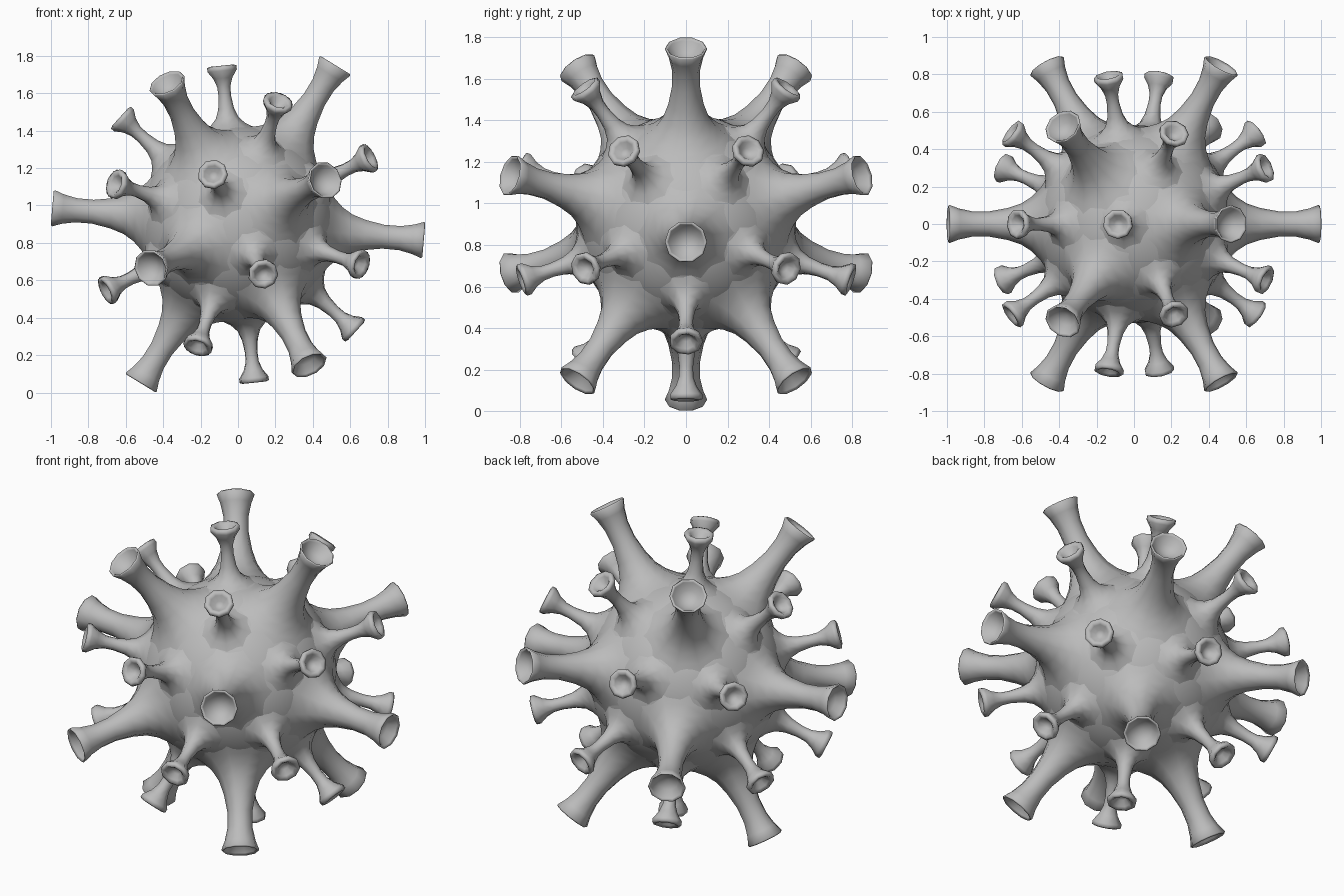
import bpy, bmesh, math
from mathutils import Vector, Matrix

cube = bpy.data.objects.get("Cube")
if cube:
    bpy.data.objects.remove(cube, do_unlink=True)

CENTRE = Vector((0, 0, 0.9))
BODY_RADIUS = 0.53
PHI = (1 + math.sqrt(5)) / 2
TILT = math.radians(26.8)

# Single grey material
grey = bpy.data.materials.new("soft_grey")
grey.use_nodes = True
colour = (0.5, 0.5, 0.5, 1)
grey.diffuse_color = colour
grey.node_tree.nodes["Principled BSDF"].inputs["Base Color"].default_value = colour


def lathe(name, profile, sides):
    """Spin a (radius, height) profile around z into a smooth mesh."""
    bm = bmesh.new()
    verts = [bm.verts.new((r, 0, h)) for r, h in profile]
    edges = [bm.edges.new(pair) for pair in zip(verts, verts[1:])]
    bmesh.ops.spin(bm, geom=verts + edges, cent=(0, 0, 0), axis=(0, 0, 1),
                   angle=math.tau, steps=sides)
    bmesh.ops.remove_doubles(bm, verts=bm.verts, dist=0.0005)
    bmesh.ops.recalc_face_normals(bm, faces=bm.faces)
    # The base is open, so make sure the flared foot faces outward
    foot = min(bm.faces, key=lambda f: f.calc_center_median().z)
    if foot.normal.z < 0:
        bmesh.ops.reverse_faces(bm, faces=bm.faces)
    for f in bm.faces:
        f.smooth = True
    mesh = bpy.data.meshes.new(name)
    bm.to_mesh(mesh)
    bm.free()
    mesh.materials.append(grey)
    return mesh


def place(name, mesh, directions):
    """Stand one copy of the mesh on the body along each direction."""
    for i, d in enumerate(directions, 1):
        obj = bpy.data.objects.new(f"{name}_{i}", mesh)
        turn = d.to_track_quat('Z', 'Y').to_matrix().to_4x4()
        obj.matrix_world = Matrix.Translation(CENTRE) @ turn
        bpy.context.collection.objects.link(obj)


# Twelve icosahedron corners, tilted about the y axis
along = Vector((math.cos(TILT), 0, math.sin(TILT)))
across = Vector((-math.sin(TILT), 0, math.cos(TILT)))
side = Vector((0, 1, 0))
corners = []
for major, minor in ((along, across), (across, side), (side, along)):
    for s in (1, -1):
        for t in (1, -1):
            corners.append((major * PHI * s + minor * t).normalized())

# Twenty face centres, one for each trio of neighbouring corners
centres = []
for i, a in enumerate(corners):
    for j, b in enumerate(corners[:i]):
        for c in corners[:j]:
            if min(a.dot(b), b.dot(c), a.dot(c)) > 0.4:
                centres.append((a + b + c).normalized())

# Body
bpy.ops.mesh.primitive_ico_sphere_add(subdivisions=4, radius=BODY_RADIUS, location=CENTRE)
body = bpy.context.object
body.name = "round_body"
body.data.materials.append(grey)
bpy.ops.object.shade_smooth()

# Long trumpet spikes with hollow ends
long_mesh = lathe("long_spike", [
    (0.25, 0.462), (0.19, 0.505), (0.145, 0.55), (0.11, 0.605), (0.085, 0.68),
    (0.067, 0.78), (0.068, 0.87), (0.083, 0.94), (0.102, 0.99), (0.096, 0.997),
    (0.086, 0.985), (0.055, 0.945), (0, 0.93)], 10)
place("long_spike", long_mesh, corners)

# Short spikes with dimpled, rounded cups
short_mesh = lathe("short_spike", [
    (0.14, 0.508), (0.095, 0.535), (0.062, 0.57), (0.043, 0.62), (0.034, 0.69),
    (0.036, 0.74), (0.052, 0.785), (0.08, 0.825), (0.08, 0.846), (0.064, 0.852),
    (0.048, 0.84), (0.025, 0.812), (0, 0.806)], 9)
place("short_spike", short_mesh, centres)
